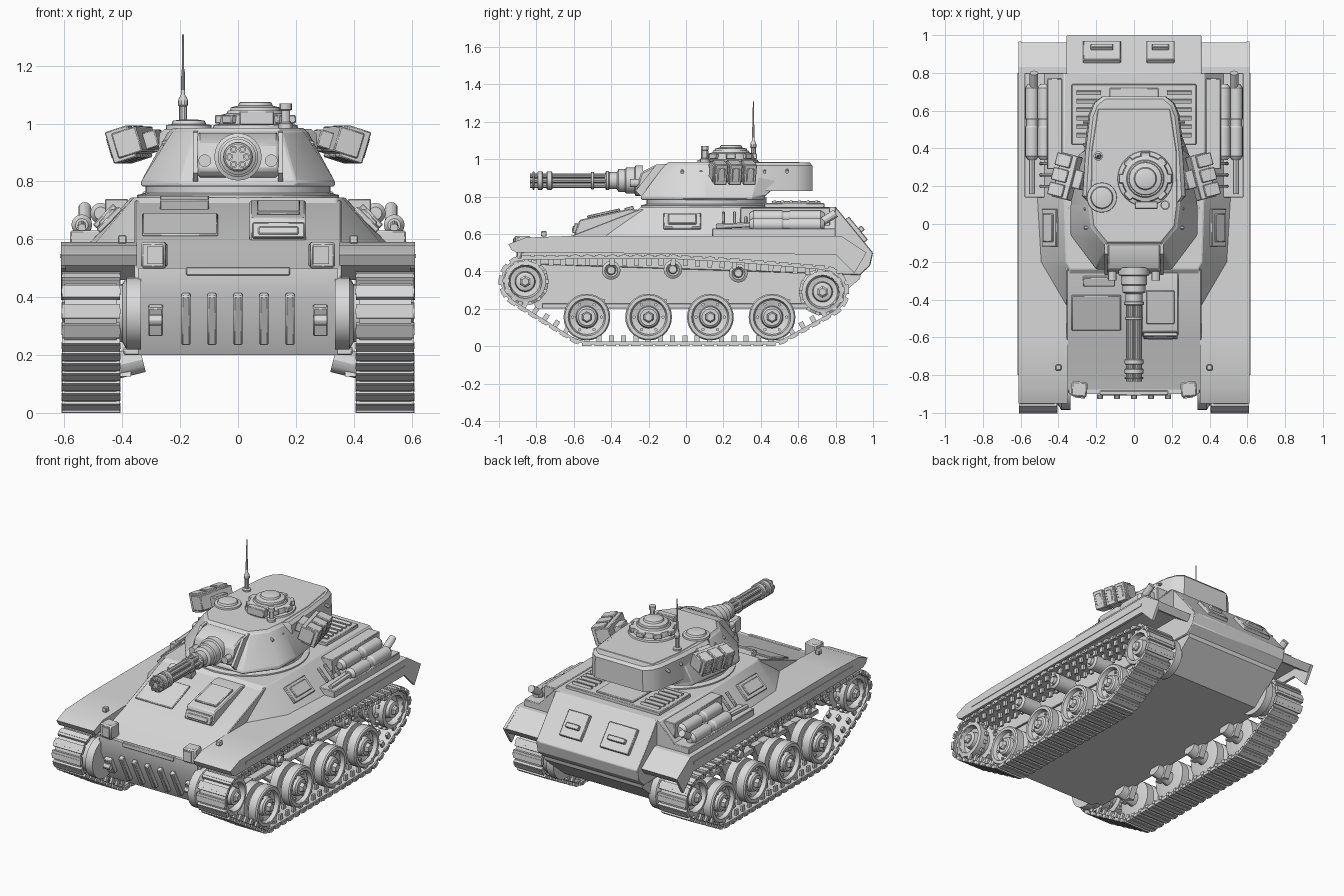
import bpy, bmesh, math
from mathutils import Vector, Matrix, Euler, geometry

if "Cube" in bpy.data.objects:
    bpy.data.objects.remove(bpy.data.objects["Cube"])

grey = bpy.data.materials.new("plain_grey")
grey.diffuse_color = (0.7, 0.7, 0.7, 1)
grey.use_nodes = True
grey.node_tree.nodes["Principled BSDF"].inputs["Base Color"].default_value = grey.diffuse_color


def finish(name, bm, bevel=0):
    bmesh.ops.recalc_face_normals(bm, faces=bm.faces)
    me = bpy.data.meshes.new(name)
    bm.to_mesh(me)
    bm.free()
    me.materials.append(grey)
    ob = bpy.data.objects.new(name, me)
    bpy.context.collection.objects.link(ob)
    if bevel:
        m = ob.modifiers.new("bevel", 'BEVEL')
        m.width, m.segments, m.limit_method = bevel, 1, 'ANGLE'
    return ob


def add_box(bm, c, size, rot=(0, 0, 0)):
    m = Matrix.Translation(c) @ Euler(rot).to_matrix().to_4x4() @ Matrix.Diagonal((*size, 1))
    bmesh.ops.create_cube(bm, size=1, matrix=m)


def box(name, c, size, rot=(0, 0, 0), bevel=0.004):
    bm = bmesh.new()
    add_box(bm, c, size, rot)
    return finish(name, bm, bevel)


def loft(name, rings, bevel=0, closed=False):
    bm = bmesh.new()
    vs = [[bm.verts.new(p) for p in r] for r in rings]
    n = len(rings[0])
    pairs = list(zip(vs, vs[1:] + ([vs[0]] if closed else [])))
    for a, b in pairs if closed else pairs[:len(vs) - 1]:
        for i in range(n):
            j = (i + 1) % n
            bm.faces.new((a[i], a[j], b[j], b[i]))
    if not closed:
        bm.faces.new(vs[0])
        bm.faces.new(vs[-1])
    return finish(name, bm, bevel)


def prism(name, pts, x0, x1, bevel=0):
    return loft(name, [[(x, y, z) for y, z in pts] for x in (x0, x1)], bevel)


def lathe(name, prof, origin, axis=(0, 0, 1), seg=24):
    """Revolve (radius, distance along axis) points, capped at both ends."""
    q = Vector((0, 0, 1)).rotation_difference(Vector(axis))
    rings = [[Vector(origin) + q @ Vector((r * math.cos(t), r * math.sin(t), d))
              for t in [2 * math.pi * i / seg for i in range(seg)]] for r, d in prof]
    return loft(name, rings)


def rod(name, a, b, r, seg=12):
    d = Vector(b) - Vector(a)
    return lathe(name, [(r, 0), (r, d.length)], a, d.normalized(), seg)


# Hull
prism("lower_hull", [(-.8, .2), (-.9, .4), (-.9, .5), (.96, .5), (.93, .36), (.74, .2)], -.345, .345)
prism("nose_and_glacis", [(-.9, .44), (-.88, .5), (-.64, .58), (-.24, .735), (.8, .745),
                          (1, .5), (.985, .43), (.93, .38)], -.357, .357, .004)
box("belly_plate", (0, -.02, .215), (.79, 1.5, .03))
low = [(.36, -.44), (.5, -.2), (.52, .14), (.52, .8)]
top = [(.34, -.24), (.36, -.2), (.37, .14), (.37, .8)]
mir = lambda h: h + [(-x, y) for x, y in reversed(h)]
loft("superstructure", [[(x, y, .58) for x, y in mir(low)], [(x, y, .745) for x, y in mir(top)]], .004)
box("glacis_lip", (0, -.895, .49), (.36, .025, .03))
for x in (-.18, -.09, 0, .09, .18):
    box("front_rib", (x, -.873, .325), (.03, .03, .19), (math.atan2(.1, .2), 0, 0))

# Driver hatch, vision plate, glacis panel
prism("driver_hood", [(-.6, .58), (-.57, .675), (-.3, .735), (-.2, .72), (-.25, .6)], .04, .235, .006)
box("driver_slit_frame", (.14, -.592, .63), (.18, .02, .055), (-.3, 0, 0))
box("driver_slit", (.14, -.603, .63), (.14, .01, .028), (-.3, 0, 0))
box("driver_hatch", (.14, -.44, .71), (.15, .18, .015), (.22, 0, 0))
box("vision_plate", (-.185, -.3, .72), (.17, .05, .05), (.3, 0, 0))
box("glacis_panel", (-.2, -.47, .65), (.26, .2, .012), (.37, 0, 0))

# Engine deck and rear plate details
box("engine_deck", (0, .58, .75), (.66, .32, .03))
for x in (-.24, .24):
    for k in range(6):
        box("deck_louvre", (x, .47 + k * .045, .77), (.13, .02, .016), (.3, 0, 0), 0)
box("engine_hatch", (0, .6, .768), (.26, .24, .014))
tilt = -math.atan2(.245, .2)
for x, w in ((-.17, .2), (.14, .15)):
    box("rear_panel", (x, .91, .622), (w, .16, .03), (tilt, 0, 0))
    box("rear_handle", (x, .935, .625), (w * .6, .03, .03), (tilt, 0, 0))

for s in (-1, 1):
    # Fenders and skirts
    prism("fender", [(-.95, .545), (-.86, .58), (-.6, .59), (.83, .59), (.96, .5), (.93, .46),
                     (.81, .54), (-.6, .54), (-.85, .53), (-.93, .51)], s * .35, s * .612)
    prism("fender_skirt", [(-.95, .545), (-.91, .5), (.8, .49), (.9, .39), (.965, .5),
                           (.83, .59), (-.6, .59), (-.86, .58)], s * .595, s * .612)
    prism("fender_trim", [(-.8, .535), (.8, .535), (.8, .55), (-.8, .55)], s * .61, s * .616)
    box("fender_bracket", (s * .4, -.76, .6), (.03, .03, .03))
    # Headlights and tow hooks
    box("headlight", (s * .29, -.875, .545), (.085, .08, .09), (0, 0, s * .1), .008)
    box("headlight_lens", (s * .286, -.918, .545), (.055, .008, .06), (0, 0, s * .1), 0)
    box("tow_bracket", (s * .285, -.875, .32), (.05, .03, .11), (.45, 0, 0))
    rod("tow_pin", (s * .262, -.9, .32), (s * .308, -.9, .32), .018)
    # Side lockers, hatch, pipes and rack
    box("side_hatch", (s * .445, -.02, .668), (.11, .2, .02), (0, s * .8, 0))
    box("side_hatch_lid", (s * .452, -.02, .676), (.07, .15, .02), (0, s * .8, 0))
    box("rear_sponson", (s * .5, .47, .605), (.16, .66, .05))
    box("locker", (s * .42, .53, .69), (.08, .48, .1))
    for x, z, a, b in ((.475, .69, .36, .72), (.54, .65, .36, .72)):
        lathe("exhaust_can", [(.022, -.02), (.036, 0), (.036, .15), (.03, .16), (.03, .19),
                              (.036, .2), (.036, b - a), (.022, b - a + .02)],
              (s * x, a, z), (0, 1, 0), 16)
    rod("exhaust_pipe", (s * .54, .16, .64), (s * .54, .36, .65), .014)
    rod("exhaust_outlet", (s * .53, .72, .66), (s * .53, .8, .71), .022)
    for y in (.2, .26, .32):
        box("rack_bar", (s * .46, y, .68), (.1, .015, .02), (0, s * .8, 0))

    # Track path: hull around the wheel circles
    X = (s, 0, 0)
    wheels = [(-.53, .155), (-.2, .155), (.13, .155), (.46, .155)]
    rollers = [(-.4, .405), (-.07, .41), (.28, .39)]
    drives = [(-.86, .345), (.73, .29)]
    circ = [(y, z, .137) for y, z in wheels] + [(y, z, .062) for y, z in rollers] + \
           [(y, z, .125) for y, z in drives]
    pts = [Vector((y + r * math.cos(a * math.pi / 24), z + r * math.sin(a * math.pi / 24)))
           for y, z, r in circ for a in range(48)]
    path = [pts[i] for i in geometry.convex_hull_2d(pts)]
    if sum(a.cross(b) for a, b in zip(path, path[1:] + path[:1])) < 0:
        path.reverse()
    rings = []
    segs = list(zip(path, path[1:] + path[:1]))
    total = sum((b - a).length for a, b in segs)
    n = 62
    links, run = [], 0
    for a, b in segs:
        d = b - a
        nrm = Vector((d.y, -d.x)).normalized()
        while len(links) < n and len(links) * total / n <= run + d.length:
            t = (len(links) * total / n - run) / max(d.length, 1e-6)
            links.append((a + d * t, nrm, math.atan2(d.y, d.x)))
        run += d.length
    for p, nrm, ang in links:
        i, o = p - nrm * .006, p + nrm * .008
        rings.append([(s * .42, *i), (s * .6, *i), (s * .6, *o), (s * .42, *o)])
    loft("track_band", rings, closed=True)
    bm = bmesh.new()
    for p, nrm, ang in links:
        c = p + nrm * .006
        add_box(bm, (s * .508, *c), (.2, .05, .02), (ang, 0, 0))
        g = p + nrm * .011
        add_box(bm, (s * .508, *g), (.204, .018, .014), (ang, 0, 0))
        for x in (.44, .51, .58):
            t = p - nrm * .02
            add_box(bm, (s * x, *t), (.014, .026, .04), (ang, 0, 0))
    finish("track_links", bm)

    # Road wheels with dished faces, hex hubs and rim bolts
    for y, z in wheels:
        lathe("road_wheel", [(.1, 0), (.125, .008), (.125, .06), (.09, .064), (.09, .085), (.125, .09),
                             (.125, .142), (.118, .15), (.1, .15), (.092, .125), (.06, .115),
                             (.055, .14), (.045, .148)], (s * .44, y, z), X, 28)
        lathe("wheel_hub", [(.03, 0), (.03, .05), (.022, .06)], (s * .55, y, z), X, 6)
        rod("axle", (s * .33, y, z + .03), (s * .45, y, z), .045)
        prism("suspension_arm", [(y - .04, z - .03), (y + .04, z - .03), (y + .1, .25), (y + .02, .25)],
              s * .37, s * .41)
        for k in range(6):
            a = k * math.pi / 3
            p = (s * .555, y + .077 * math.cos(a), z + .077 * math.sin(a))
            rod("wheel_bolt", p, (s * .572, p[1], p[2]), .009, 6)
    # Return rollers
    for y, z in rollers:
        lathe("return_roller", [(.05, 0), (.05, .13), (.035, .14), (.025, .125), (.02, .15)],
              (s * .44, y, z), X, 16)
        rod("roller_axle", (s * .33, y, z), (s * .45, y, z), .025)
    # Drive wheels with teeth
    for y, z in drives:
        lathe("drive_wheel", [(.09, 0), (.112, .005), (.112, .05), (.08, .055), (.08, .09), (.112, .095),
                              (.112, .15), (.09, .155), (.08, .12), (.055, .115), (.05, .15), (.04, .155)],
              (s * .435, y, z), X, 28)
        lathe("drive_hub", [(.032, 0), (.032, .06), (.02, .07)], (s * .54, y, z), X, 6)
        lathe("final_drive", [(.125, 0), (.125, .05), (.1, .065), (.1, .1)], (s * .335, y, z), X, 24)
        bm = bmesh.new()
        for k in range(14):
            a = k * math.pi / 7
            for x in (.475, .545):
                add_box(bm, (s * x, y + .112 * math.cos(a), z + .112 * math.sin(a)),
                        (.02, .03, .022), (a, 0, 0))
        finish("drive_teeth", bm)

# Turret ring and turret shell
lathe("turret_ring", [(.35, 0), (.35, .018), (.32, .025), (.32, .06)], (0, .11, .735), seg=40)
base = [(.2, -.24), (.335, -.06), (.335, .1), (.3, .36), (.22, .42)]
roof = [(.15, -.11), (.225, -.02), (.24, .1), (.235, .4), (.2, .62)]
loft("turret_body", [[(x, y, .782) for x, y in mir(base)], [(x, y, .8) for x, y in mir(base)],
                     [(x, y, .975) for x, y in mir(roof)]], .006)
bus = [(.2, -.06), (.235, .0), (.28, .15), (.265, .38), (.24, .58), (.215, .64), (.17, .675)]
loft("turret_bustle", [[(x, max(y, .1 + y * .1), .83) for x, y in mir(bus)],
                       [(x * .97, max(y, .1 + y * .1), .965) for x, y in mir(bus)],
                       [(x * .9, max(y * .98, .09 + y * .1), .982) for x, y in mir(bus)]])
roof2 = [(x * .94, y * .96 + .01) for x, y in roof]
loft("turret_roof", [[(x, y, .97) for x, y in mir(roof)], [(x, y, .985) for x, y in mir(roof2)]])

# Mantlet and rotary gun
prism("mantlet", [(-.1, .97), (-.17, .965), (-.24, .93), (-.265, .84), (-.24, .815), (-.1, .81)],
      -.14, .14, .008)
for s in (-1, 1):
    prism("mantlet_cheek", [(-.1, .975), (-.16, .97), (-.27, .83), (-.24, .8), (-.1, .8)],
          s * .138, s * .155)
    rod("coaxial_port", (s * .115, -.2, .872), (s * .115, -.3, .872), .022)
F = (0, -1, 0)
G = (0, -.23, .885)
lathe("gun_base", [(.082, 0), (.082, .04), (.07, .045), (.07, .09), (.062, .095), (.062, .13),
                   (.045, .14), (.045, .2), (.03, .205)], G, F)
for k in range(6):
    a = k * math.pi / 3
    x, z = .03 * math.cos(a), .885 + .03 * math.sin(a)
    lathe("gun_barrel", [(.013, 0), (.013, .48), (.007, .48), (.007, .46)], (x, -.355, z), F, 10)
rod("gun_core", (0, -.36, .885), (0, -.82, .885), .018)
for y, w, r in ((-.42, .02, .052), (-.5, .018, .048), (-.73, .03, .05), (-.78, .03, .05), (-.815, .012, .05)):
    lathe("barrel_clamp", [(r - .005, 0), (r, .004), (r, w - .004), (r - .005, w)], (0, y + w / 2, .885), F, 18)

# Smoke launchers
for s in (-1, 1):
    R = Matrix.Translation((s * .355, .25, .935)) @ Euler((0, s * .3, s * .25)).to_matrix().to_4x4()
    bm = bmesh.new()
    add_box(bm, (0, 0, 0), (.09, .24, .09))
    for k in (-1, 0, 1):
        add_box(bm, (s * .025, k * .08, 0), (.085, .068, .115))
        add_box(bm, (s * .069, k * .08, 0), (.008, .04, .075))
    add_box(bm, (-s * .06, 0, -.01), (.06, .1, .06))
    bm.transform(R)
    finish("smoke_launcher", bm, .004)
    for y in (-.02, .08, .42, .54):
        rod("turret_bolt", (s * .2, y, .95), (s * (.262 if y < .3 else .268), y, .93), .009, 8)

# Cupola, second hatch, periscope, antenna
lathe("cupola", [(.15, 0), (.145, .02), (.125, .024), (.12, .055), (.1, .06), (.095, .07)], (.06, .24, .975), seg=32)
lathe("cupola_hatch", [(.09, 0), (.085, .018), (.06, .024), (.055, .035), (.05, .037)], (.06, .24, 1.038), seg=24)
for k in range(8):
    a = k * math.pi / 4
    box("cupola_vision_block", (.06 + .125 * math.cos(a), .24 + .125 * math.sin(a), 1.015),
        (.03, .05, .03), (0, 0, a))
box("cupola_visor", (.065, .1, 1.02), (.12, .04, .05))
lathe("small_hatch", [(.08, 0), (.078, .015), (.06, .018), (.055, .03), (.03, .034)], (-.17, .14, .98), seg=24)
lathe("periscope", [(.025, 0), (.025, .02), (.015, .025), (.015, .065), (.021, .068), (.021, .09)],
      (.165, .1, .98), seg=12)
lathe("antenna", [(.025, 0), (.025, .015), (.014, .02), (.014, .08), (.018, .085), (.016, .105), (.007, .12),
                  (.006, .2), (.004, .21), (.003, .328)], (-.19, .36, .98), seg=10)

bpy.ops.object.select_all(action='SELECT')
bpy.context.view_layer.objects.active = bpy.context.selected_objects[0]
bpy.ops.object.shade_smooth_by_angle(angle=math.radians(30))
